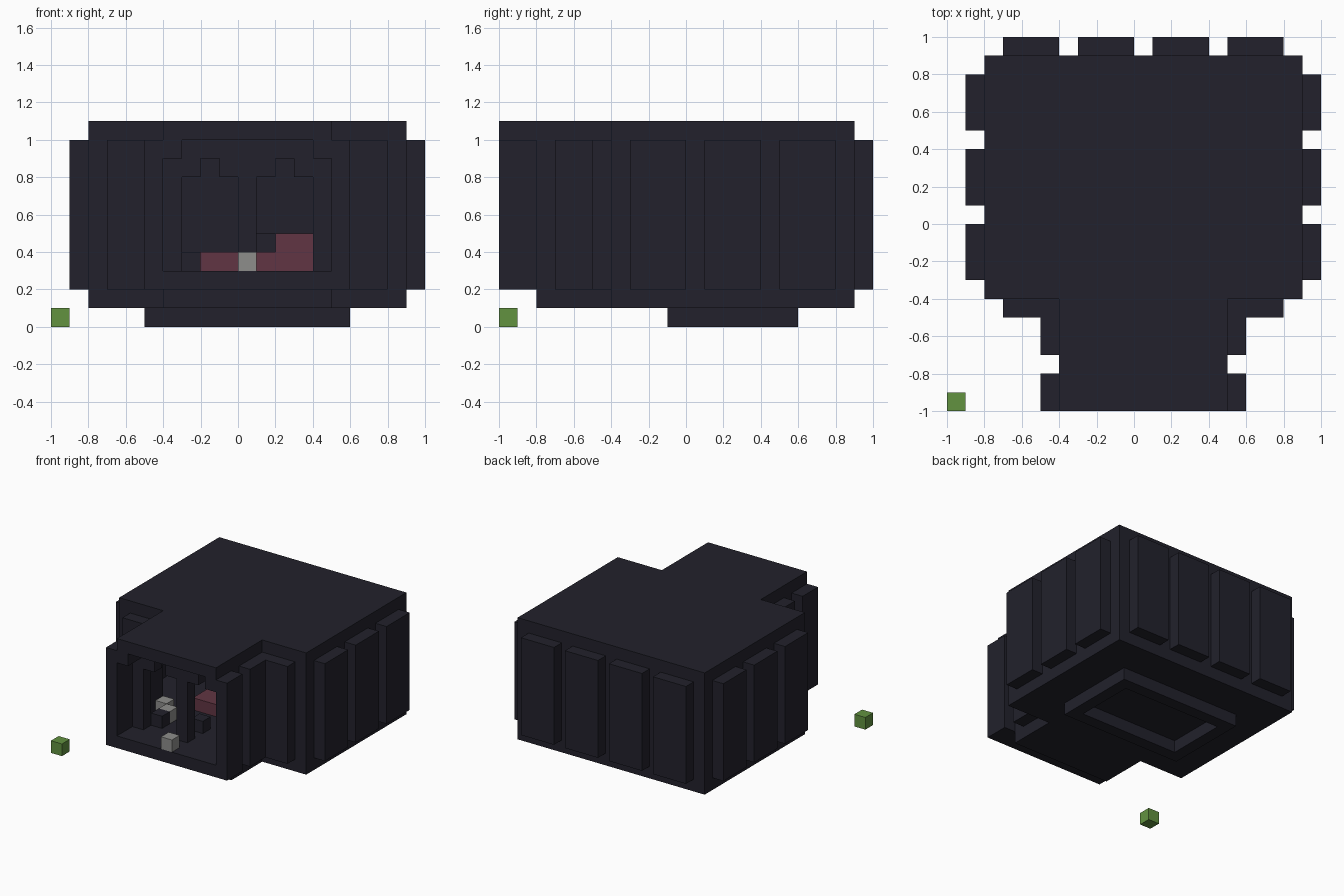
import bpy
import bmesh
from mathutils import Vector

cube = bpy.data.objects.get("Cube")
if cube:
    bpy.data.objects.remove(cube, do_unlink=True)

U = 0.1  # block size


def material(name, rgb):
    m = bpy.data.materials.new(name)
    m.use_nodes = True
    m.diffuse_color = (*rgb, 1)
    m.node_tree.nodes["Principled BSDF"].inputs["Base Color"].default_value = (*rgb, 1)
    return m


charcoal = material("charcoal", (0.016, 0.0155, 0.025))
green = material("green", (0.122, 0.287, 0.051))
maroon = material("maroon", (0.12, 0.036, 0.056))
grey = material("light grey", (0.27, 0.27, 0.26))


def blocks(name, mat, boxes):
    """One object from boxes given as x, y, z ranges in block units."""
    bm = bmesh.new()
    for xs, ys, zs in boxes:
        lo = Vector((xs[0], ys[0], zs[0])) * U
        hi = Vector((xs[1], ys[1], zs[1])) * U
        for v in bmesh.ops.create_cube(bm, size=1)["verts"]:
            v.co = Vector([(a + b) / 2 + c * (b - a) for a, b, c in zip(lo, hi, v.co)])
    mesh = bpy.data.meshes.new(name)
    bm.to_mesh(mesh)
    bm.free()
    mesh.materials.append(mat)
    ob = bpy.data.objects.new(name, mesh)
    bpy.context.collection.objects.link(ob)
    return ob


HALL_X, HALL_Y = (-8, 9), (-4, 9)
PORCH_X = (-4, 5)
WALL = (2, 10)

# roof and floor slabs of the hall and the porch
blocks("roof", charcoal, [(HALL_X, HALL_Y, (10, 11)), (PORCH_X, (-10, -4), (10, 11))])
blocks("floor", charcoal, [(HALL_X, HALL_Y, (1, 2)), (PORCH_X, (-8, -4), (1, 2)),
                           (PORCH_X, (-10, -4), (2, 3)), ((-7, 8), (-4, 8), (2, 3))])

# raised wall panels
side = [((x, x + 1), (y, y + 3), WALL) for x in (-9, 9) for y in (-3, 1, 5)]
back = [((x, x + 3), (9, 10), WALL) for x in (-7, -3, 1, 5)]
front = [((x, x + 3), (-5, -4), WALL) for x in (-7, 5)]
blocks("hall_panels", charcoal, side + back + front)
blocks("porch_panels", charcoal, [((x, x + 1), ys, WALL) for x in (-5, 5)
                                  for ys in ((-10, -8), (-7, -5))])

# posts set back between the panels
posts = [((x, x + 1), (y, y + 1), WALL) for x in (-8, 8) for y in (-4, 0, 4, 8)]
posts += [((x, x + 1), (8, 9), WALL) for x in (-4, 0, 4)]
blocks("wall_posts", charcoal, posts)

# doorway frame with notched lintel
blocks("door_posts", charcoal, [((x, x + 1), (-8, -7), (3, 8)) for x in (-4, 0, 4)])
blocks("door_lintel", charcoal, [(PORCH_X, (-8, -7), (9, 10))] +
       [(xs, (-8, -7), (8, 9)) for xs in ((-4, -2), (-1, 2), (3, 5))])
blocks("porch_brackets", charcoal, [((x, x + 1), (-10, -8), (9, 10)) for x in (-4, 4)])

# furnishings inside
blocks("bed", maroon, [((-2, 4), (-3, 0), (3, 4)), ((2, 4), (-3, 0), (4, 5))])
blocks("dark_blocks", charcoal, [((-3, -2), (-7, -6), (3, 4)), ((0, 1), (-6, -5), (3, 4)),
                                 ((1, 2), (-1, 0), (4, 5))])
blocks("stones", grey, [((0, 1), (-10, -9), (3, 4)), ((-3, -2), (-6, -5), (3, 4)),
                        ((-4, -3), (-5, -4), (3, 4))])

# hollow foundation ring below the floor
blocks("foundation_ring", charcoal, [((-5, 6), (y, y + 1), (0, 1)) for y in (-1, 5)] +
       [((x, x + 1), (0, 5), (0, 1)) for x in (-5, 5)])

# loose block beside the building
blocks("green_block", green, [((-10, -9), (-10, -9), (0, 1))])
